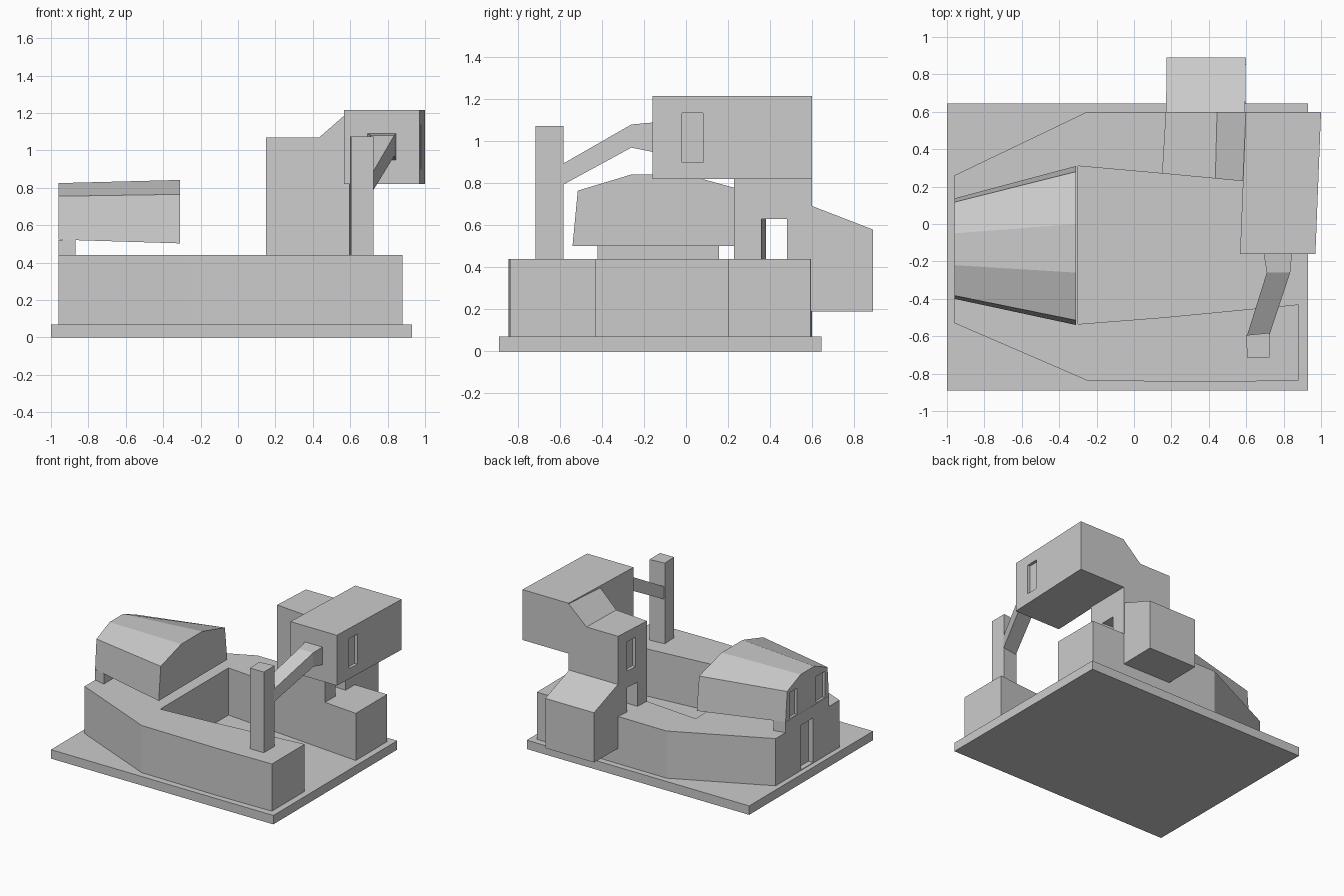
import bpy, bmesh


def loft(name, rings):
    """Solid skinned through matching rings of 3D points, closed with end caps."""
    bm = bmesh.new()
    vr = [[bm.verts.new(p) for p in r] for r in rings]
    n = len(vr[0])
    for a, b in zip(vr, vr[1:]):
        for i in range(n):
            j = (i + 1) % n
            bm.faces.new((a[i], a[j], b[j], b[i]))
    bm.faces.new(vr[0])
    bm.faces.new(vr[-1])
    bmesh.ops.recalc_face_normals(bm, faces=bm.faces)
    me = bpy.data.meshes.new(name)
    bm.to_mesh(me)
    bm.free()
    ob = bpy.data.objects.new(name, me)
    bpy.context.collection.objects.link(ob)
    return ob


def prism(name, outline, z0, z1):
    return loft(name, [[(x, y, z) for x, y in outline] for z in (z0, z1)])


def rect(x0, x1, y0, y1):
    return [(x0, y0), (x1, y0), (x1, y1), (x0, y1)]


def cut(ob, name, outline, z0, z1):
    c = prism(name + "_cutter", outline, z0, z1)
    c.hide_render = True
    c.hide_viewport = True
    m = ob.modifiers.new(name, 'BOOLEAN')
    m.operation = 'DIFFERENCE'
    m.solver = 'EXACT'
    m.object = c


# Ground slab
prism("base_plate", rect(-1, 0.93, -0.89, 0.645), 0, 0.07)

# U-shaped lower storey around the open courtyard
lower = prism("lower_storey", [
    (-0.96, -0.53), (-0.25, -0.837), (0.4, -0.845), (0.88, -0.837), (0.88, -0.43),
    (0.15, -0.5), (-0.3, -0.535), (-0.3, 0.31), (0.15, 0.27), (0.88, 0.203),
    (0.88, 0.593), (-0.25, 0.6), (-0.96, 0.26)], 0.07, 0.44)
cut(lower, "door", rect(-1.1, -0.92, -0.205, -0.055), 0.075, 0.425)

# Faceted vaulted hall, widening toward the courtyard
hall = loft("vaulted_hall", [
    [(-0.96, y, z) for y, z in ((-0.4, 0.523), (-0.383, 0.755), (-0.22, 0.825),
                                (-0.05, 0.825), (0.117, 0.755), (0.137, 0.523))],
    [(-0.31, y, z) for y, z in ((-0.54, 0.503), (-0.515, 0.765), (-0.26, 0.842),
                                (0.0, 0.842), (0.28, 0.765), (0.31, 0.503))]])
for i, (y0, y1) in enumerate(((-0.35, -0.24), (-0.005, 0.09))):
    cut(hall, f"hall_window_{i}", rect(-1.1, -0.94, y0, y1), 0.53, 0.735)

# Low foot carrying the narrow end of the hall
prism("hall_foot", [(-0.96, -0.4), (-0.87, -0.42), (-0.87, 0.157), (-0.96, 0.137)],
      0.44, 0.522)

# Tower with a sloped shoulder up to the upper room
prof = [(0.0, 0.44), (1.0, 0.44), (1.0, 1.21), (0.64, 1.07), (0.0, 1.07)]
tower = loft("tower", [
    [(0.15 + 0.445 * u, 0.27 - 0.042 * u, z) for u, z in prof],
    [(0.17 + 0.428 * u, 0.6, z) for u, z in prof]])
cut(tower, "passage", [(0.05, 0.385), (0.7, 0.355), (0.7, 0.475), (0.05, 0.505)], 0.4, 0.63)
cut(tower, "tower_window", rect(0.0, 0.185, 0.4, 0.5), 0.76, 0.99)

# Rear annex with sloping roof
loft("rear_annex", [
    [(x, 0.58, 0.19), (x + 0.004, 0.89, 0.19), (x + 0.004, 0.89, 0.58),
     (x, 0.6, 0.692), (x, 0.58, 0.692)] for x in (0.171, 0.594)])

# Cantilevered upper room
room = prism("upper_room", [(0.567, -0.16), (0.97, -0.16), (1.0, 0.6), (0.598, 0.6)],
             0.82, 1.215)
cut(room, "room_window", rect(0.955, 1.1, -0.02, 0.08), 0.9, 1.135)

# Free-standing shaft on the front wing
prism("shaft", [(0.605, -0.715), (0.725, -0.715), (0.725, -0.582), (0.6, -0.594)],
      0.44, 1.073)

# Bent bridge from the shaft to the upper room
loft("bridge", [
    [(x0, y, z0), (x1, y, z0), (x1, y, z1), (x0, y, z1)]
    for x0, x1, y, z0, z1 in ((0.603, 0.722, -0.6, 0.785, 0.885),
                              (0.71, 0.835, -0.26, 0.97, 1.08),
                              (0.692, 0.845, -0.15, 0.948, 1.09))])
